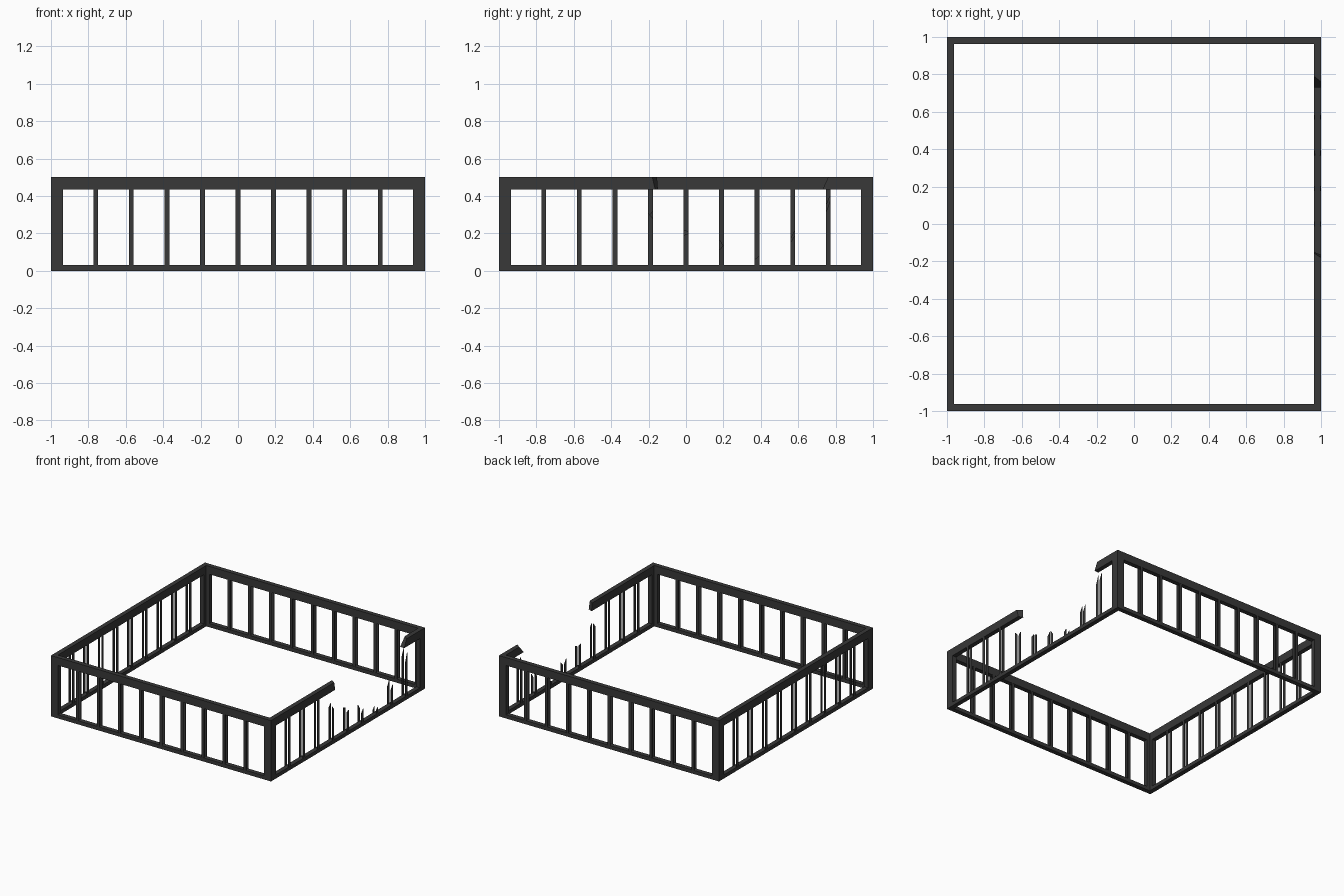
import bpy, bmesh, math
from mathutils import Matrix

if "Cube" in bpy.data.objects:
    bpy.data.objects.remove(bpy.data.objects["Cube"])

iron = bpy.data.materials.new("dark_iron")
iron.diffuse_color = (0.04, 0.04, 0.04, 1)
iron.use_nodes = True
iron.node_tree.nodes["Principled BSDF"].inputs["Base Color"].default_value = iron.diffuse_color

T = 0.037           # railing thickness
ZB, ZT, H = 0.03, 0.435, 0.5   # bottom rail top, top rail underside, height
W = 0.0125          # half width of a baluster
I = 1 - T


def finish(bm, name):
    bmesh.ops.recalc_face_normals(bm, faces=bm.faces[:])
    me = bpy.data.meshes.new(name)
    bm.to_mesh(me)
    bm.free()
    me.materials.append(iron)
    ob = bpy.data.objects.new(name, me)
    bpy.context.collection.objects.link(ob)
    return ob


def prism(bm, bottom, top, caps=True):
    """Solid between two matching loops of 3D points."""
    a = [bm.verts.new(p) for p in bottom]
    b = [bm.verts.new(p) for p in top]
    n = len(a)
    for i in range(n):
        j = (i + 1) % n
        bm.faces.new((a[i], a[j], b[j], b[i]))
    if caps:
        bm.faces.new(a[::-1])
        bm.faces.new(b)


# bottom rail: closed square frame
bm = bmesh.new()
rings = []
for r, z in ((1, 0), (1, ZB), (I, ZB), (I, 0)):
    rings.append([bm.verts.new((sx * r, sy * r, z))
                  for sx, sy in ((-1, -1), (1, -1), (1, 1), (-1, 1))])
for k in range(4):
    a, b = rings[k], rings[(k + 1) % 4]
    for i in range(4):
        j = (i + 1) % 4
        bm.faces.new((a[i], a[j], b[j], b[i]))
finish(bm, "bottom_rail")


# top rail: frame broken open on the right side with slanted ends
def rail_loop(z, near_out, near_in, far_out, far_in):
    return [(1, near_out, z), (1, -1, z), (-1, -1, z), (-1, 1, z), (1, 1, z), (1, far_out, z),
            (I, far_in, z), (I, I, z), (-I, I, z), (-I, -I, z), (I, -I, z), (I, near_in, z)]


bm = bmesh.new()
prism(bm, rail_loop(ZT, -0.165, -0.15, 0.73, 0.73),
      rail_loop(H, -0.18, -0.155, 0.76, 0.79))
finish(bm, "top_rail")

# L-shaped corner posts
bm = bmesh.new()
S = 0.935
L = [(1, 1), (S, 1), (S, I), (I, I), (I, S), (1, S)]
for k in range(4):
    c, s = round(math.cos(k * math.pi / 2)), round(math.sin(k * math.pi / 2))
    pts = [(x * c - y * s, x * s + y * c) for x, y in L]
    prism(bm, [(x, y, ZB) for x, y in pts], [(x, y, ZT) for x, y in pts], caps=False)
finish(bm, "corner_posts")


# balusters: each a pair of thin flat bars, outer and inner
def bar(bm, rot, u, top_a, top_b):
    for o, tops in ((1 - 0.001, top_a), (I + 0.005, top_b)):
        p = [(o, u - W), (o, u + W), (o - 0.004, u + W), (o - 0.004, u - W)]
        hs = (tops[0], tops[1], tops[1], tops[0])
        prism(bm, [rot @ v for v in map(lambda q: Matrix.Translation((q[0], q[1], ZB)).translation, p)],
              [rot @ Matrix.Translation((q[0], q[1], h)).translation for q, h in zip(p, hs)])


# jagged stub heights of the broken bars, by position along the right side
stubs = {4: ((0.31, 0.28), (0.29, 0.32)), 5: ((0.19, 0.20), (0.22, 0.21)),
         6: ((0.11, 0.14), (0.17, 0.13)), 7: ((0.06, 0.08), (0.05, 0.08)),
         8: ((0.15, 0.19), (0.17, 0.22)), 9: ((0.31, 0.38), (0.35, 0.41))}
full = ((ZT, ZT), (ZT, ZT))
for k, side in enumerate(("right", "back", "left", "front")):
    bm = bmesh.new()
    rot = Matrix.Rotation(k * math.pi / 2, 3, 'Z')
    for i in range(1, 10):
        a, b = stubs.get(i, full) if k == 0 else full
        bar(bm, rot, (i - 5) * 0.19, a, b)
    finish(bm, side + "_balusters")
